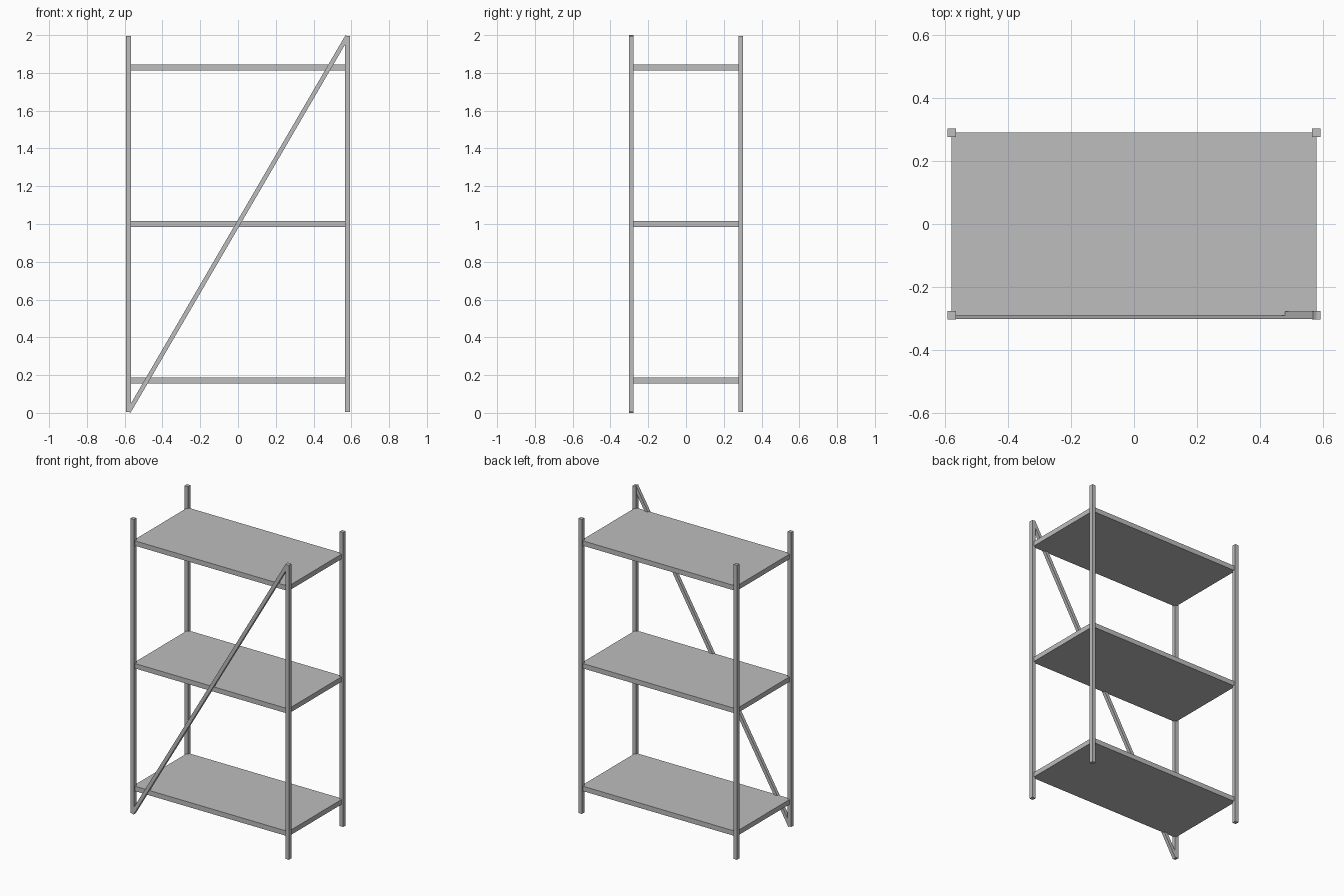
import bpy
from math import atan2, hypot

cube = bpy.data.objects.get("Cube")
if cube:
    bpy.data.objects.remove(cube, do_unlink=True)

grey = bpy.data.materials.new("light_grey")
grey.use_nodes = True
colour = (0.51, 0.51, 0.51, 1)
grey.diffuse_color = colour
grey.node_tree.nodes["Principled BSDF"].inputs["Base Color"].default_value = colour

X, Y = 0.579, 0.29            # post centres
BOTTOM, TOP = 0.006, 1.994    # post ends
HEIGHT = TOP - BOTTOM


def box(name, centre, size, tilt=0):
    bpy.ops.mesh.primitive_cube_add(size=1, location=centre, rotation=(0, tilt, 0))
    part = bpy.context.object
    part.name = name
    part.scale = size
    part.data.materials.append(grey)
    return part


# Four corner posts
for side, sx in (("right", -1), ("left", 1)):
    for end, sy in (("front", -1), ("back", 1)):
        box(f"{end}_{side}_post", (sx * X, sy * Y, 1), (0.026, 0.026, HEIGHT))

# Three shelves reaching the post centres
for name, level in (("bottom", -1), ("middle", 0), ("top", 1)):
    z = 1 + level * HEIGHT * 5 / 12
    box(f"{name}_shelf", (0, 0, z), (2 * X, 2 * Y, 0.033))

# Diagonal brace across the front
box("front_brace", (0, -Y, 1), (0.023, 0.023, hypot(2 * X, HEIGHT)),
    atan2(2 * X, HEIGHT))
